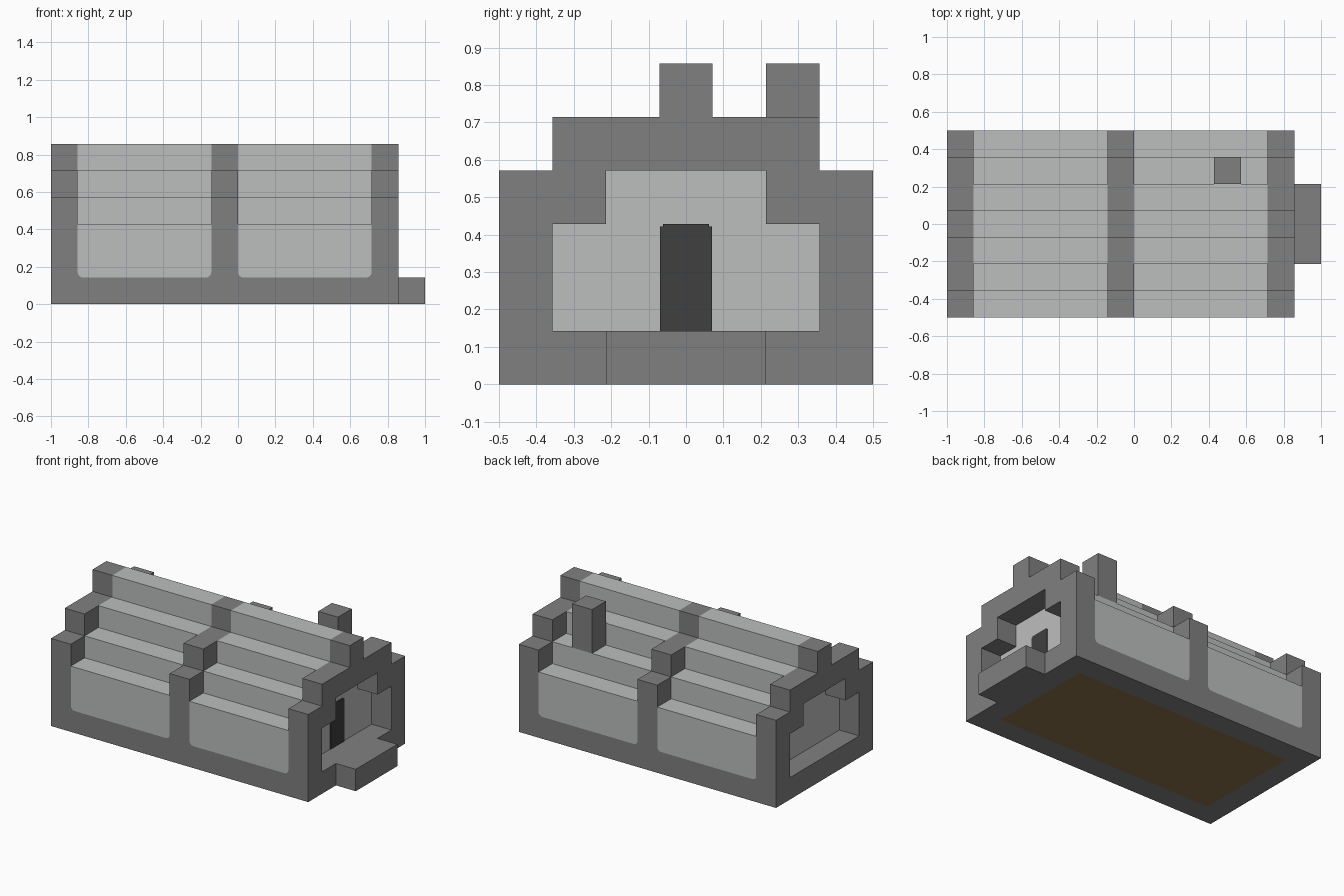
import bpy, bmesh, math
from mathutils import Vector

cube = bpy.data.objects.get("Cube")
if cube:
    bpy.data.objects.remove(cube, do_unlink=True)

U = 1 / 7  # one block


def material(name, r, g, b):
    m = bpy.data.materials.new(name)
    m.use_nodes = True
    m.diffuse_color = (r, g, b, 1)
    m.node_tree.nodes["Principled BSDF"].inputs["Base Color"].default_value = (r, g, b, 1)
    return m


frame_grey = material("frame_grey", 0.216, 0.216, 0.216)
panel_grey = material("panel_grey", 0.503, 0.515, 0.509)
door_black = material("door_black", 0.05, 0.05, 0.05)
floor_brown = material("floor_brown", 0.27, 0.167, 0.075)


def prism(name, outline, start, end, axis, mat):
    """Extrude an outline, in block units, along x (outline is y, z) or y (outline is x, z)."""
    def place(p, d):
        return Vector((d, *p) if axis == "x" else (p[0], d, p[1])) * U

    bm = bmesh.new()
    face = bm.faces.new([bm.verts.new(place(p, start)) for p in outline])
    moved = bmesh.ops.extrude_face_region(bm, geom=[face])["geom"]
    shift = place((0, 0), end - start)
    bmesh.ops.translate(bm, vec=shift, verts=[v for v in moved if isinstance(v, bmesh.types.BMVert)])
    bmesh.ops.recalc_face_normals(bm, faces=bm.faces)
    mesh = bpy.data.meshes.new(name)
    bm.to_mesh(mesh)
    bm.free()
    mesh.materials.append(mat)
    obj = bpy.data.objects.new(name, mesh)
    bpy.context.collection.objects.link(obj)
    return obj


def mirrored(half):
    return half + [(-y, z) for y, z in reversed(half)]


def box(name, x, y, z, mat):
    return prism(name, [(y[0], z[0]), (y[1], z[0]), (y[1], z[1]), (y[0], z[1])], *x, "x", mat)


# Base slab with a brown panel cut into its underside
base = box("base", (-7, 6), (-3.5, 3.5), (0, 1), frame_grey)
base.data.materials.append(floor_brown)
bm = bmesh.new()
bm.from_mesh(base.data)
bottom = min(bm.faces, key=lambda f: f.calc_center_median().z)
bmesh.ops.inset_region(bm, faces=[bottom], thickness=U, use_even_offset=True)
bottom.material_index = 1
bm.to_mesh(base.data)
bm.free()

# Entrance step and chimney
box("entrance_step", (6, 7), (-1.5, 1.5), (0, 1), frame_grey)
box("chimney", (3, 4), (1.5, 2.5), (4, 6), frame_grey)

# Stepped ribs: solid in the middle, open arches at both ends
rib = [(3.5, 1), (3.5, 4), (2.5, 4), (2.5, 5), (0.5, 5), (0.5, 6)]
opening = [(2.5, 1), (2.5, 3), (1.5, 3), (1.5, 4)]
arch = mirrored(rib) + list(reversed(mirrored(opening)))
prism("middle_rib", mirrored(rib), -1, 0, "x", frame_grey)
prism("left_end_arch", arch, 5, 6, "x", frame_grey)
prism("right_end_arch", arch, -7, -6, "x", frame_grey)

# Two bays: stepped roof core plus side walls with rounded lower corners
roof = [(2.5, 1), (2.5, 4), (1.5, 4), (1.5, 5), (0.5, 5), (0.5, 6)]
R = 0.2


def corner_arc(x, side):
    """Quarter circle from the upright edge down to the lower edge."""
    cx = x - side * R
    angles = [math.radians(15 * i) for i in range(7)]
    return [(cx + side * R * math.cos(a), 1 + R - R * math.sin(a)) for a in angles]


for bay, x0, x1 in (("right", -6, -1), ("left", 0, 5)):
    prism(bay + "_bay_roof", mirrored(roof), x0, x1, "x", panel_grey)
    arcs = {x0: corner_arc(x0, -1), x1: corner_arc(x1, 1)}
    wall = [(x0, 3)] + arcs[x0] + arcs[x1][::-1] + [(x1, 3)]
    for face, side in (("front", -1), ("back", 1)):
        name = f"{bay}_bay_{face}"
        prism(name + "_wall", wall, 2.5 * side, 3.5 * side, "y", panel_grey)
        for x, arc in arcs.items():
            prism(name + "_corner", [(x, 1)] + arc, 2.5 * side, 3.5 * side, "y", frame_grey)

# Door plate with notched top corners
door = [(0.49, 1), (0.49, 2.95), (0.43, 2.95), (0.43, 3)]
prism("door", mirrored(door), 5, 5.03, "x", door_black)
